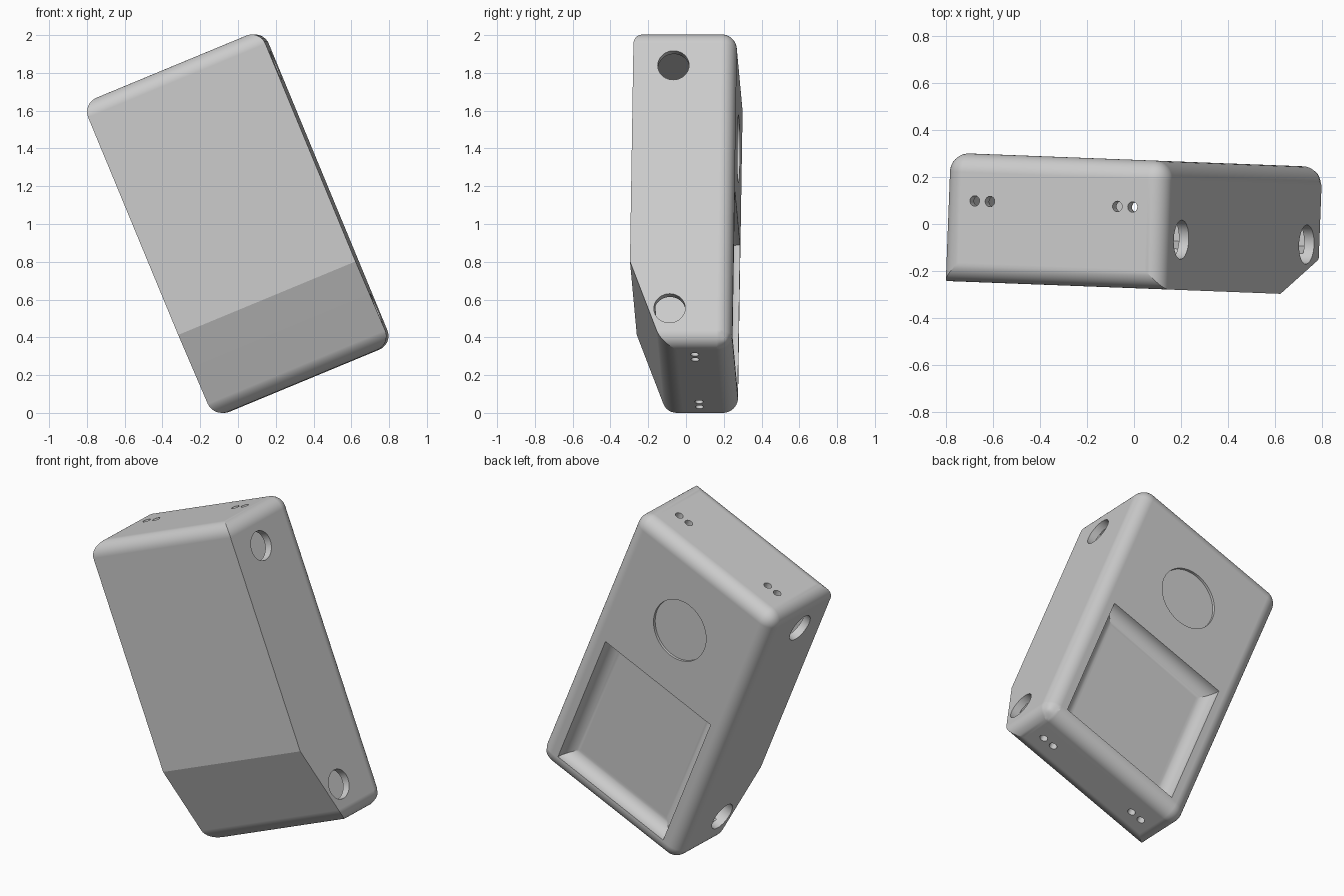
import bpy, bmesh
from math import radians
from mathutils import Matrix, Vector

cube = bpy.data.objects.get("Cube")
if cube:
    bpy.data.objects.remove(cube)

WIDTH, HEIGHT, DEPTH = 1.017, 1.80, 0.545
HW, HH, HD = WIDTH / 2, HEIGHT / 2, DEPTH / 2
WALL, FILLET, CREASE = 0.045, 0.08, -0.427


def make_object(name, bm):
    bmesh.ops.recalc_face_normals(bm, faces=bm.faces[:])
    mesh = bpy.data.meshes.new(name)
    bm.to_mesh(mesh)
    bm.free()
    obj = bpy.data.objects.new(name, mesh)
    bpy.context.collection.objects.link(obj)
    return obj


def extrude_profile(points, half_width):
    """Solid from a side profile (y, z), extruded along x."""
    bm = bmesh.new()
    face = bm.faces.new([bm.verts.new((-half_width, y, z)) for y, z in points])
    out = bmesh.ops.extrude_face_region(bm, geom=[face])
    moved = [g for g in out["geom"] if isinstance(g, bmesh.types.BMVert)]
    bmesh.ops.translate(bm, vec=(2 * half_width, 0, 0), verts=moved)
    bm.normal_update()
    return bm


def apply(obj, mod):
    with bpy.context.temp_override(object=obj, active_object=obj, selected_objects=[obj]):
        bpy.ops.object.modifier_apply(modifier=mod.name)


def cut(obj, bm):
    cutter = make_object("cutter", bm)
    cutter.hide_render = True
    mod = obj.modifiers.new("cut", "BOOLEAN")
    mod.operation, mod.solver, mod.object = "DIFFERENCE", "EXACT", cutter
    apply(obj, mod)
    bpy.data.objects.remove(cutter)


def cylinder(radius, length, axis, location):
    bm = bmesh.new()
    turn = Vector((0, 0, 1)).rotation_difference(Vector(axis)).to_matrix().to_4x4()
    bmesh.ops.create_cone(bm, cap_ends=True, segments=48, radius1=radius, radius2=radius,
                          depth=length, matrix=Matrix.Translation(location) @ turn)
    return bm


# Outer body: sloped lower front, every edge rounded except the front sides
bm = extrude_profile([(HD, -HH), (HD, HH), (-HD, HH), (-HD, CREASE), (-0.097, -HH)], HW)
weight = bm.edges.layers.float.new("bevel_weight_edge")
for e in bm.edges:
    a, b = e.verts
    mid = (a.co + b.co) / 2
    on_top_or_bottom = abs(abs(mid.z) - HH) < 0.001
    on_back = abs(mid.y - HD) < 0.001
    if on_top_or_bottom or on_back:
        e[weight] = 1.0
body = make_object("housing", bm)
bevel = body.modifiers.new("rounding", "BEVEL")
bevel.limit_method, bevel.width, bevel.segments = "WEIGHT", FILLET, 10
bevel.offset_type = "OFFSET"
apply(body, bevel)

# Hollow interior with a thicker back wall
cut(body, extrude_profile([(0.152, WALL - HH), (0.152, HH - WALL), (WALL - HD, HH - WALL),
                           (WALL - HD, CREASE + 0.008), (-0.066, WALL - HH)], HW - WALL))

# Rectangular back pocket with a coved floor
low, high, floor = -0.811, 0.039, HD - 0.08
bm = extrude_profile([(HD + 0.1, low), (HD + 0.1, high), (floor, high), (floor, low)], 0.39)
edges = [e for e in bm.edges if all(abs(v.co.y - floor) < 0.001 for v in e.verts)]
bmesh.ops.bevel(bm, geom=edges, offset=0.075, segments=10, profile=0.5, affect="EDGES")
cut(body, bm)

# Shallow round recess on the back
cut(body, cylinder(0.18, 0.2, (0, 1, 0), (0, HD + 0.1 - 0.015, 0.429)))

# Large side holes through both sides
for z in (-0.695, 0.697):
    cut(body, cylinder(0.083, 2, (1, 0, 0), (0, -0.059, z)))

# Paired small holes through the top and bottom
for side in (-1, 1):
    for offset in (-0.035, 0.035):
        cut(body, cylinder(0.022, 3, (0, 0, 1), (side * 0.328 + offset, 0.072, 0)))

# Plain grey finish
grey = bpy.data.materials.new("light grey")
grey.use_nodes = True
colour = (0.6, 0.6, 0.6, 1)
grey.diffuse_color = colour
grey.node_tree.nodes["Principled BSDF"].inputs["Base Color"].default_value = colour
body.data.materials.clear()
body.data.materials.append(grey)
for p in body.data.polygons:
    p.material_index = 0

# Tilt the housing into place
tilt = Matrix.Rotation(radians(-2.2), 4, "Z") @ Matrix.Rotation(radians(-22.5), 4, "Y")
body.data.transform(tilt)
lowest = min(v.co.z for v in body.data.vertices)
body.data.transform(Matrix.Translation((0, 0, -lowest)))

# Smooth fillets, crisp creases
bpy.ops.object.select_all(action="DESELECT")
body.select_set(True)
bpy.context.view_layer.objects.active = body
bpy.ops.object.shade_smooth_by_angle(angle=radians(15))
normals = body.modifiers.new("flat_face_normals", "WEIGHTED_NORMAL")
normals.keep_sharp = True
